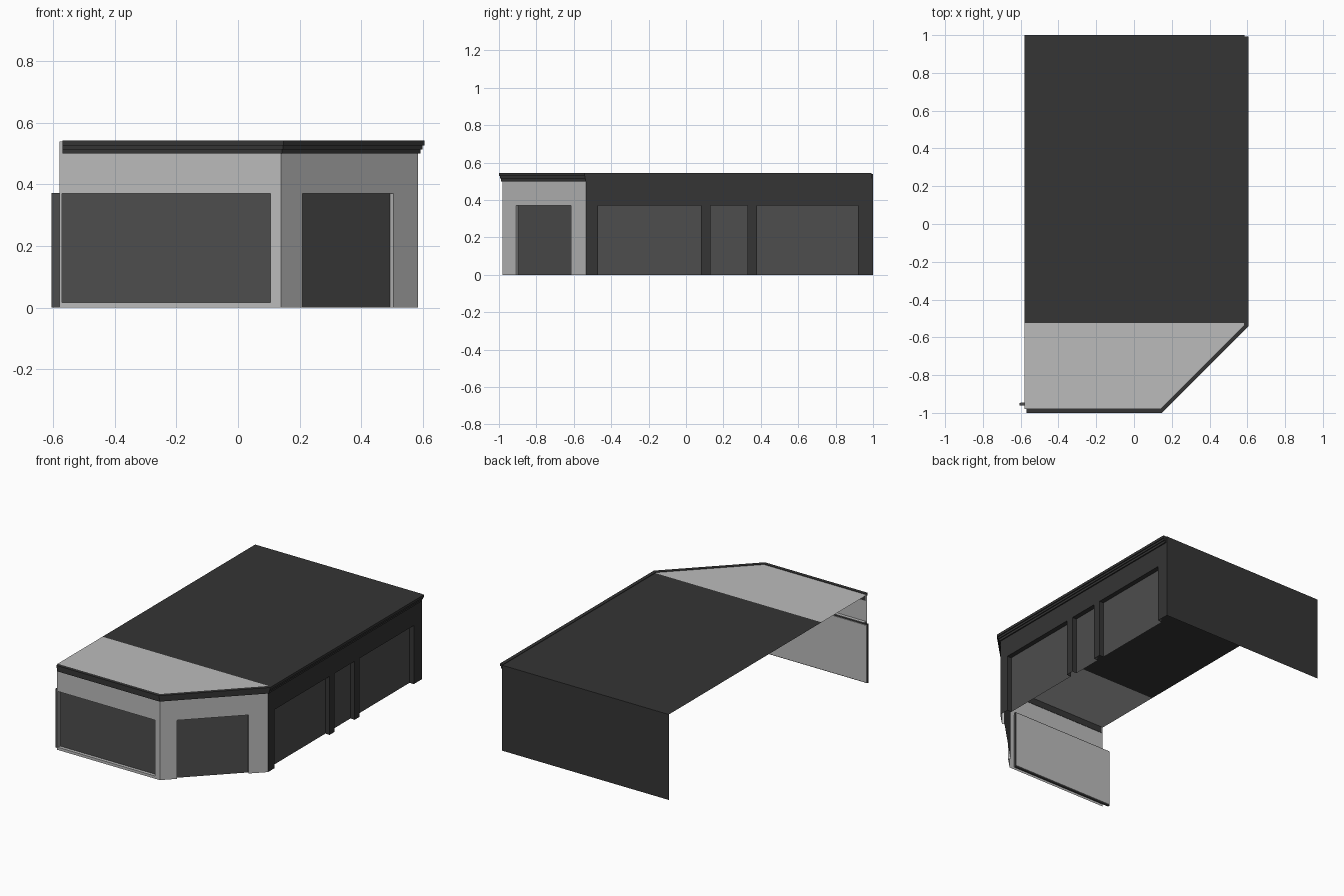
import bpy, bmesh
from mathutils import Vector

if "Cube" in bpy.data.objects:
    bpy.data.objects.remove(bpy.data.objects["Cube"])

H = 0.54            # roof height
WIN_H = 0.37        # head height of all openings
A, B = (-0.58, -0.98), (0.14, -0.98)      # front wall, then cut corner
C, D = (0.585, -0.535), (0.585, 1.0)      # cut corner, then side wall


def material(name, v):
    m = bpy.data.materials.new(name)
    m.diffuse_color = (v, v, v, 1)
    m.use_nodes = True
    m.node_tree.nodes["Principled BSDF"].inputs["Base Color"].default_value = m.diffuse_color
    return m


dark = material("dark_paint", 0.035)
glass = material("dark_glass", 0.075)
light = material("pale_render", 0.5)


def mesh_object(name, faces, mat):
    """Object from a list of polygons, welded where they touch."""
    bm = bmesh.new()
    for f in faces:
        bm.faces.new([bm.verts.new(p) for p in f])
    bmesh.ops.remove_doubles(bm, verts=bm.verts, dist=1e-5)
    me = bpy.data.meshes.new(name)
    bm.to_mesh(me)
    bm.free()
    ob = bpy.data.objects.new(name, me)
    bpy.context.collection.objects.link(ob)
    me.materials.append(mat)
    return ob


def box(name, lo, hi, mat):
    bm = bmesh.new()
    bmesh.ops.create_cube(bm, size=1)
    for v in bm.verts:
        v.co = [hi[i] if v.co[i] > 0 else lo[i] for i in range(3)]
    me = bpy.data.meshes.new(name)
    bm.to_mesh(me)
    bm.free()
    me.materials.append(mat)
    bpy.context.collection.objects.link(bpy.data.objects.new(name, me))


def wall(name, p0, p1, openings, sill, depth, mat, pane=None):
    """Sheet wall seen from outside, left to right, with recessed openings."""
    p0, p1 = Vector(p0), Vector(p1)
    length = (p1 - p0).length
    d = (p1 - p0) / length
    inward = Vector((-d.y, d.x))

    def P(s, z, k=0):
        q = p0 + d * s + inward * k
        return (q.x, q.y, z)

    def quad(s0, s1, z0, z1, k=0):
        return [P(s0, z0, k), P(s1, z0, k), P(s1, z1, k), P(s0, z1, k)]

    faces, s = [], 0
    for i, (a, b) in enumerate(openings):
        faces += [quad(s, a, 0, WIN_H), quad(s, a, WIN_H, H), quad(a, b, WIN_H, H)]
        # jambs, head and sill of the recess
        faces += [[P(a, sill), P(a, sill, depth), P(a, WIN_H, depth), P(a, WIN_H)],
                  [P(b, sill, depth), P(b, sill), P(b, WIN_H), P(b, WIN_H, depth)],
                  [P(a, WIN_H), P(a, WIN_H, depth), P(b, WIN_H, depth), P(b, WIN_H)]]
        if sill:
            faces += [quad(a, b, 0, sill),
                      [P(a, sill), P(b, sill), P(b, sill, depth), P(a, sill, depth)]]
        if pane:
            mesh_object(f"{pane}_{i + 1}", [quad(a, b, sill, WIN_H, depth)], glass)
        s = b
    faces += [quad(s, length, 0, WIN_H), quad(s, length, WIN_H, H)]
    mesh_object(name, faces, mat)


# Walls
wall("front_wall", A, B, [(0.008, 0.685)], 0.017, 0.02, light)
wall("corner_wall", B, C, [(0.099, 0.516)], 0, 0.015, light, "corner_door")
y0 = C[1]
wall("side_wall", C, D, [(a - y0, b - y0) for a, b in
     ((-0.47, 0.08), (0.13, 0.33), (0.38, 0.92))], 0, 0.03, dark, "side_window")
wall("back_wall", D, (A[0], D[1]), [], 0, 0, dark)

# Front window slab behind the opening, with a pale inner lining
box("front_window", (-0.605, -0.96, 0), (0.12, -0.948, 0.372), glass)
box("front_window_lining", (-0.60, -0.948, 0.006), (0.115, -0.944, 0.366), light)

# Roof in two colours
ys = -0.525
mesh_object("main_roof", [[(A[0], ys, H), (C[0], ys, H), (*D, H), (A[0], D[1], H)]], dark)
mesh_object("front_roof", [[(*A, H), (*B, H), (*C, H), (C[0], ys, H), (A[0], ys, H)]], light)

# Stepped cornice swept round the front, cut corner and side
profile = [(-0.002, 0.5), (0.008, 0.5), (0.008, 0.514), (0.014, 0.514),
           (0.014, 0.527), (0.02, 0.527), (0.02, 0.543), (-0.002, 0.543)]


def ring(o):
    t = o * 0.4142
    return [(-0.57, A[1] - o), (B[0] + t, B[1] - o), (C[0] + o, C[1] - t), (C[0] + o, 0.992)]


loops = [[(*p, z) for p in ring(o)] for o, z in profile]
faces = []
for i, lo in enumerate(loops):
    up = loops[(i + 1) % len(loops)]
    faces += [[lo[j], lo[j + 1], up[j + 1], up[j]] for j in range(3)]
faces += [[l[0] for l in loops], [l[3] for l in reversed(loops)]]
mesh_object("cornice", faces, dark)
